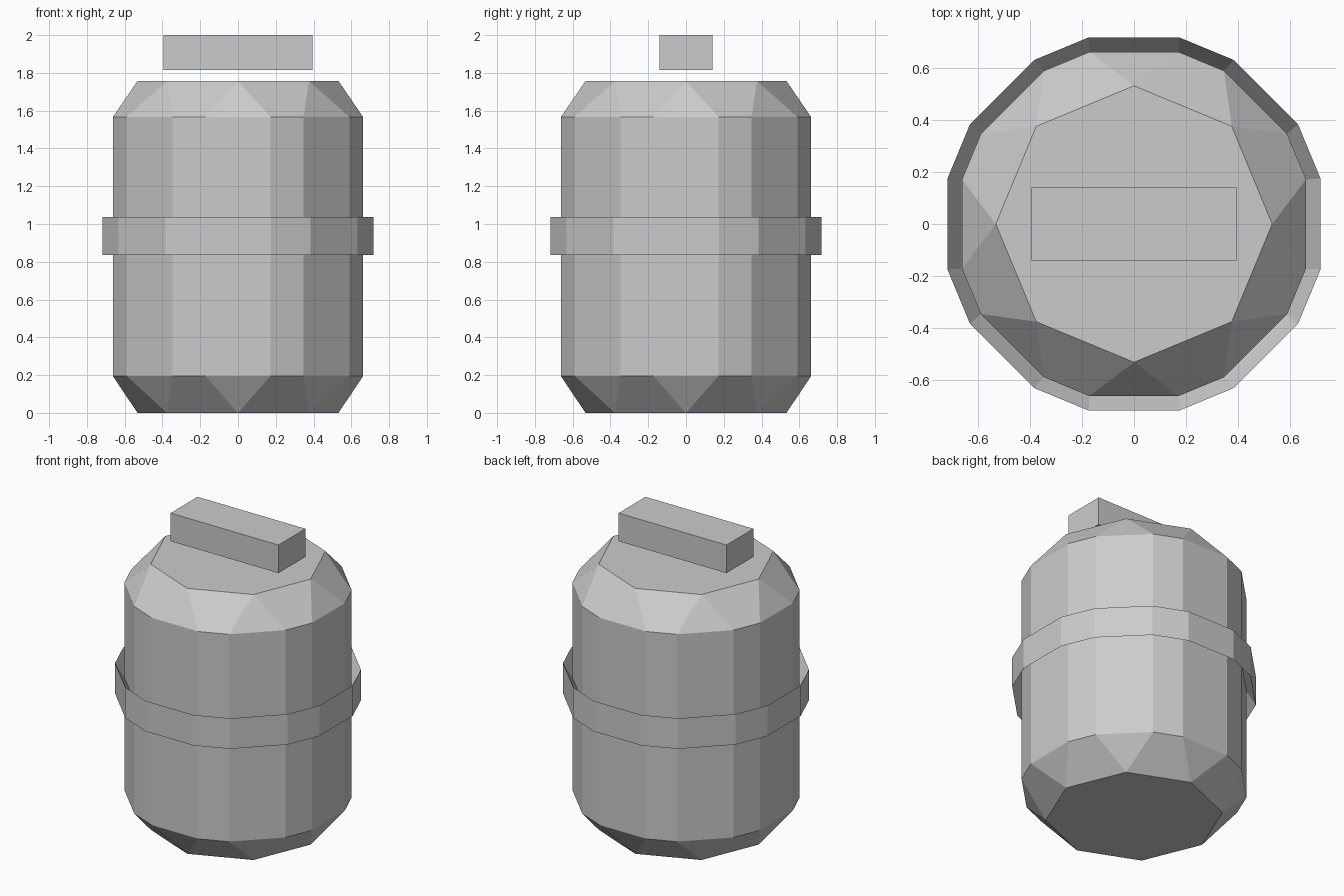
import bpy, bmesh
from math import cos, sin, radians

if "Cube" in bpy.data.objects:
    bpy.data.objects.remove(bpy.data.objects["Cube"])


def finish(bm, name):
    bmesh.ops.recalc_face_normals(bm, faces=bm.faces)
    me = bpy.data.meshes.new(name)
    bm.to_mesh(me)
    bm.free()
    ob = bpy.data.objects.new(name, me)
    bpy.context.collection.objects.link(ob)
    return ob


def ring(bm, r, z, half=None):
    """Octagon, or an octagon with its corners cut (pairs at +-half degrees)."""
    offsets = (0,) if half is None else (-half, half)
    angles = [radians(45 * k + o) for k in range(8) for o in offsets]
    return [bm.verts.new((r * cos(a), r * sin(a), z)) for a in angles]


def bridge(bm, a, b):
    n = len(a)
    for i in range(n):
        j = (i + 1) % n
        bm.faces.new((a[i], a[j], b[j], b[i]))


def cap(bm, octagon, rim):
    # Flat end plus a chamfer of alternating triangles and quads
    bm.faces.new(octagon)
    for k in range(8):
        n = (k + 1) % 8
        bm.faces.new((octagon[k], rim[2 * k], rim[2 * k + 1]))
        bm.faces.new((octagon[k], rim[2 * k + 1], rim[2 * n], octagon[n]))


# Barrel-shaped body
bm = bmesh.new()
low, high = ring(bm, 0.684, 0.195, 14.56), ring(bm, 0.684, 1.567, 14.56)
bridge(bm, low, high)
cap(bm, ring(bm, 0.532, 0.0), low)
cap(bm, ring(bm, 0.532, 1.757), high)
finish(bm, "body")

# Raised band, its inner faces sloping in to meet the body
bm = bmesh.new()
loops = [ring(bm, 0.739, 0.835, 13.7), ring(bm, 0.739, 1.037, 13.7),
         ring(bm, 0.682, 0.936, 14.56)]
for i in range(3):
    bridge(bm, loops[i], loops[(i + 1) % 3])
finish(bm, "middle_band")

# Handle bar floating above the lid
bm = bmesh.new()
bmesh.ops.create_cube(bm, size=1)
bmesh.ops.scale(bm, vec=(0.79, 0.282, 0.186), verts=bm.verts)
bmesh.ops.translate(bm, vec=(0, 0, 1.907), verts=bm.verts)
finish(bm, "top_handle")
